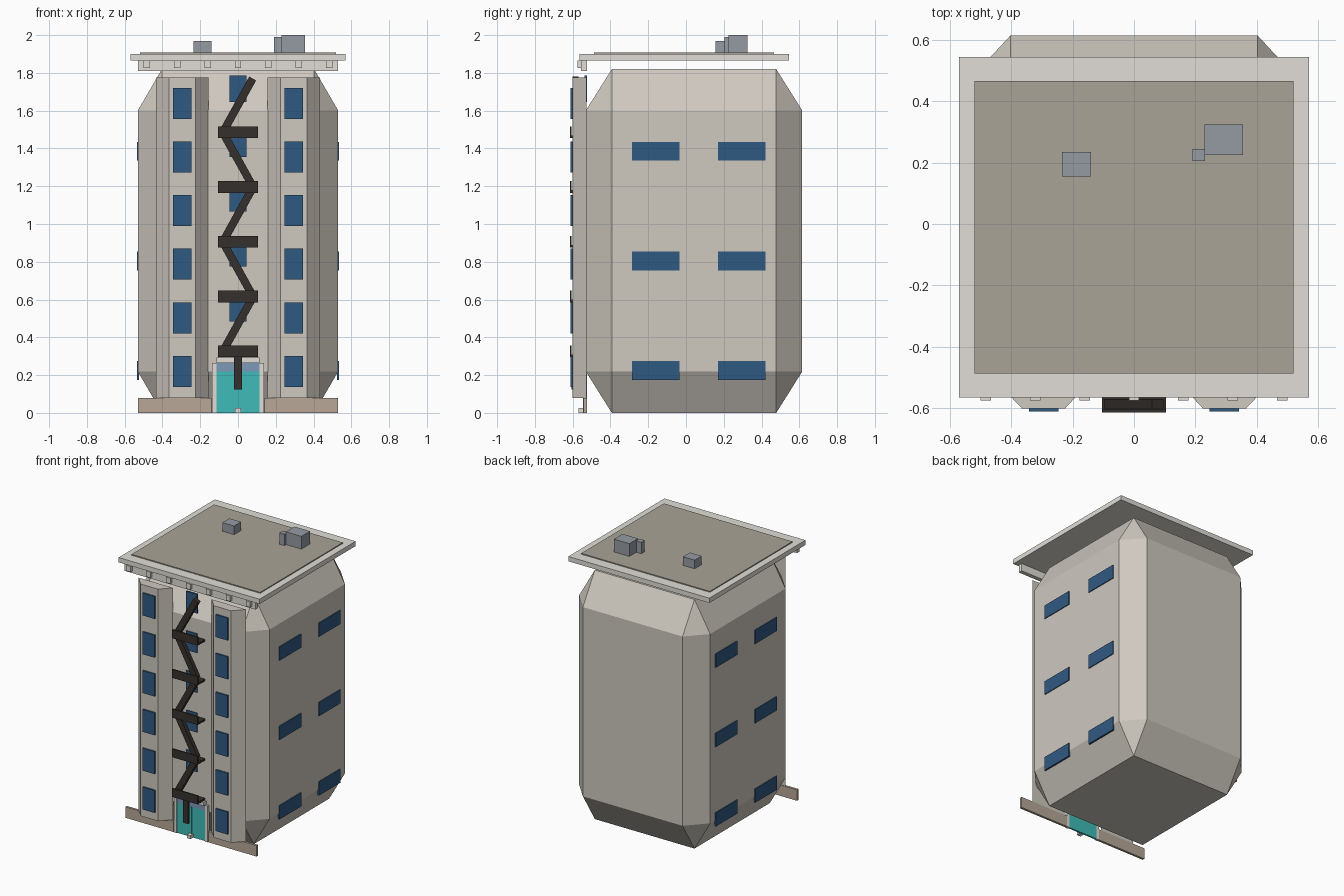
import bpy, bmesh, math

if "Cube" in bpy.data.objects:
    bpy.data.objects.remove(bpy.data.objects["Cube"])


def mat(name, r, g, b):
    m = bpy.data.materials.new(name)
    m.diffuse_color = (r, g, b, 1)
    m.use_nodes = True
    m.node_tree.nodes["Principled BSDF"].inputs["Base Color"].default_value = m.diffuse_color
    return m


STONE = mat("stone", 0.62, 0.58, 0.52)
TRIM = mat("trim", 0.75, 0.73, 0.68)
DECK = mat("roof_deck", 0.40, 0.37, 0.31)
BASE = mat("base_stone", 0.48, 0.39, 0.31)
GLASS = mat("glass", 0.03, 0.10, 0.22)
TRANSOM = mat("transom_glass", 0.2, 0.32, 0.48)
IRON = mat("iron", 0.035, 0.03, 0.025)
TEAL = mat("teal", 0.05, 0.50, 0.48)
METAL = mat("metal", 0.30, 0.33, 0.37)


def box(name, x, y, z, m, rot_y=0):
    """Box from (min, max) ranges, optionally turned about y."""
    bpy.ops.mesh.primitive_cube_add(
        size=1, location=[sum(r) / 2 for r in (x, y, z)], rotation=(0, rot_y, 0))
    o = bpy.context.object
    o.name = name
    o.scale = [r[1] - r[0] for r in (x, y, z)]
    o.data.materials.append(m)
    return o


def prism(name, profile, z0, z1, m):
    """Extrude an xy outline upward."""
    bm = bmesh.new()
    f = bm.faces.new([bm.verts.new((x, y, z0)) for x, y in profile])
    top = bmesh.ops.extrude_face_region(bm, geom=[f])["geom"]
    bmesh.ops.translate(bm, vec=(0, 0, z1 - z0),
                        verts=[v for v in top if isinstance(v, bmesh.types.BMVert)])
    bmesh.ops.recalc_face_normals(bm, faces=bm.faces)
    me = bpy.data.meshes.new(name)
    bm.to_mesh(me)
    bm.free()
    me.materials.append(m)
    o = bpy.data.objects.new(name, me)
    bpy.context.collection.objects.link(o)
    return o


# Main block: chamfered unit cube stretched to size
body = box("main_block", (-0.53, 0.53), (-0.53, 0.615), (0, 1.82), STONE)
bev = body.modifiers.new("chamfer", "BEVEL")
bev.width = 0.12
bev.segments = 1

# Roof slab, deck and cornice
box("roof_slab", (-0.57, 0.57), (-0.565, 0.545), (1.865, 1.9), TRIM)
box("roof_deck", (-0.52, 0.52), (-0.487, 0.467), (1.89, 1.907), DECK)
box("cornice", (-0.53, 0.53), (-0.555, -0.525), (1.81, 1.865), TRIM)
for i in range(7):
    cx = (i - 3) * 0.161
    box("cornice_bracket", (cx - 0.017, cx + 0.017), (-0.575, -0.53), (1.825, 1.866), TRIM)

# Rooftop units
box("roof_vent", (-0.235, -0.14), (0.155, 0.235), (1.9, 1.97), METAL)
box("roof_unit", (0.23, 0.355), (0.225, 0.325), (1.9, 2.0), METAL)
box("roof_duct", (0.19, 0.232), (0.205, 0.245), (1.9, 1.99), METAL)

# Front bays, side windows and base bands, mirrored left and right
for s in (-1, 1):
    prism("bay", [(s * 0.157, -0.528), (s * 0.225, -0.602),
                  (s * 0.365, -0.602), (s * 0.435, -0.528)], 0.08, 1.775, STONE)
    for i in range(6):
        z = 0.22 + i * 0.2835
        box("bay_window", (s * 0.295 - 0.048, s * 0.295 + 0.048),
            (-0.612, -0.595), (z - 0.082, z + 0.082), GLASS)
    for i in range(3):
        z = 0.225 + i * 0.58
        for y in (-0.16, 0.295):
            box("side_window", (s * 0.53 - 0.006, s * 0.53 + 0.006),
                (y - 0.125, y + 0.125), (z - 0.05, z + 0.05), GLASS)
    a, b = sorted((s * 0.14, s * 0.53))
    box("base_band", (a, b), (-0.542, -0.525), (0, 0.08), BASE)
    a, b = sorted((s * 0.115, s * 0.137))
    box("door_jamb", (a, b), (-0.545, -0.525), (0, 0.265), TRIM)

# Centre windows
for i in range(5):
    z = 0.555 + i * 0.29
    box("centre_window", (-0.045, 0.045), (-0.538, -0.525), (z - 0.07, z + 0.07), GLASS)

# Entrance
box("door", (-0.115, 0.115), (-0.538, -0.526), (0, 0.22), TEAL)
box("door_mullion", (-0.005, 0.005), (-0.543, -0.53), (0, 0.22), TEAL)
box("transom", (-0.115, 0.115), (-0.538, -0.526), (0.22, 0.265), TRANSOM)
box("door_lintel", (-0.115, 0.115), (-0.56, -0.525), (0.265, 0.292), TRIM)
box("door_step", (-0.015, 0.015), (-0.57, -0.53), (0, 0.025), TRIM)

# Fire escape: landings with front rails, joined by zigzag flights
for i in range(5):
    z = 0.295 + i * 0.29
    box("landing", (-0.105, 0.105), (-0.612, -0.53), (z, z + 0.014), IRON)
    box("landing_rail", (-0.105, 0.105), (-0.615, -0.605), (z, z + 0.062), IRON)
    box("stair_flight", (-0.021, 0.021), (-0.602, -0.57), (z + 0.015, z + 0.32 + 0.015),
        IRON, (1 if i % 2 == 0 else -1) * math.radians(29)).location.z = z + 0.155 + 0.02
box("drop_ladder", (-0.02, 0.02), (-0.605, -0.59), (0.125, 0.3), IRON)
